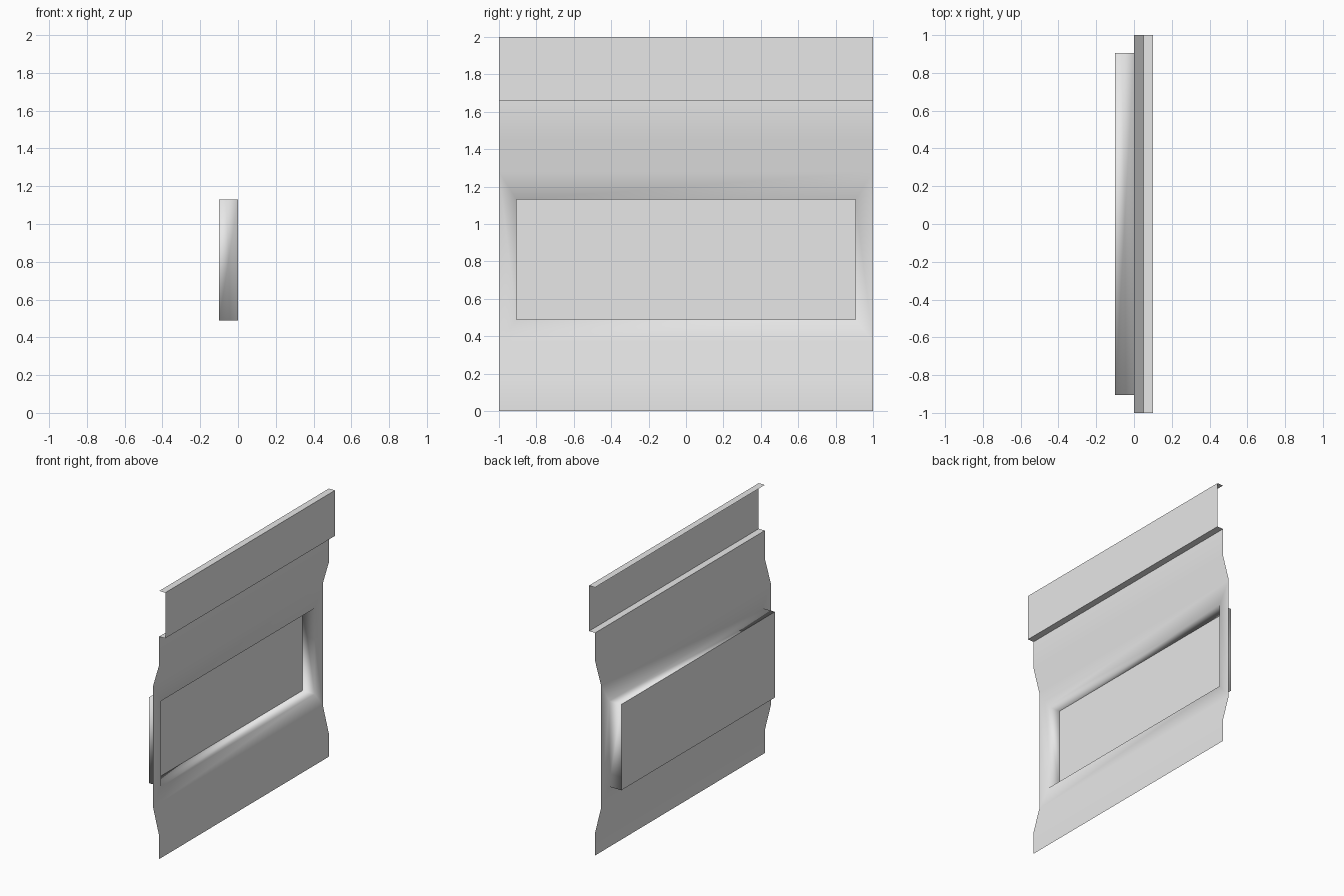
import bpy, bmesh

if "Cube" in bpy.data.objects:
    bpy.data.objects.remove(bpy.data.objects["Cube"], do_unlink=True)

# One painted metal colour
metal = bpy.data.materials.new("light grey metal")
metal.use_nodes = True
GREY = (0.8, 0.8, 0.8, 1)
metal.diffuse_color = GREY
metal.node_tree.nodes["Principled BSDF"].inputs["Base Color"].default_value = GREY

HALF = 1.0       # half width of the sheet
BOX = 0.905      # half width of the pressed box
DEPTH = -0.1     # back plane of the box


def row(bm, half, x, z):
    return [bm.verts.new((x, side * half, z)) for side in (-1, 1)]


def strip(bm, lower, upper):
    return bm.faces.new((lower[0], lower[1], upper[1], upper[0]))


def finish(bm, name):
    bmesh.ops.recalc_face_normals(bm, faces=bm.faces)
    mesh = bpy.data.meshes.new(name)
    bm.to_mesh(mesh)
    bm.free()
    mesh.materials.append(metal)
    obj = bpy.data.objects.new(name, mesh)
    bpy.context.collection.objects.link(obj)
    for poly in mesh.polygons:
        poly.use_smooth = True
    return obj


# Main sheet: stepped profile with a box pressed into the flat middle
bm = bmesh.new()
profile = [(0.05, 0), (0.05, 0.17), (0, 0.37), (0, 1.28), (0.05, 1.45), (0.05, 1.66)]
rows = [row(bm, HALF, x, z) for x, z in profile]
for i in (0, 1, 3, 4):
    strip(bm, rows[i], rows[i + 1])


def loop(lower, upper):
    return [lower[0], lower[1], upper[1], upper[0]]


outer = loop(rows[2], rows[3])
rim = loop(row(bm, BOX, 0, 0.49), row(bm, BOX, 0, 1.13))
back = loop(row(bm, BOX, DEPTH, 0.49), row(bm, BOX, DEPTH, 1.13))
for a, b in ((outer, rim), (rim, back)):
    for i in range(4):
        j = (i + 1) % 4
        bm.faces.new((a[i], a[j], b[j], b[i]))
plate = bm.faces.new(back)
for edge in plate.edges:
    edge.smooth = False
finish(bm, "pressed_sheet")

# Top panel: ledge, raised fascia and folded lip
bm = bmesh.new()
rows = [row(bm, HALF, x, z) for x, z in [(0.05, 1.66), (0.1, 1.66), (0.1, 2.0), (0.05, 2.0)]]
for lower, upper in zip(rows, rows[1:]):
    face = strip(bm, lower, upper)
for vert_pair in rows[1:3]:
    bm.edges.get(vert_pair).smooth = False
finish(bm, "top_fascia")
